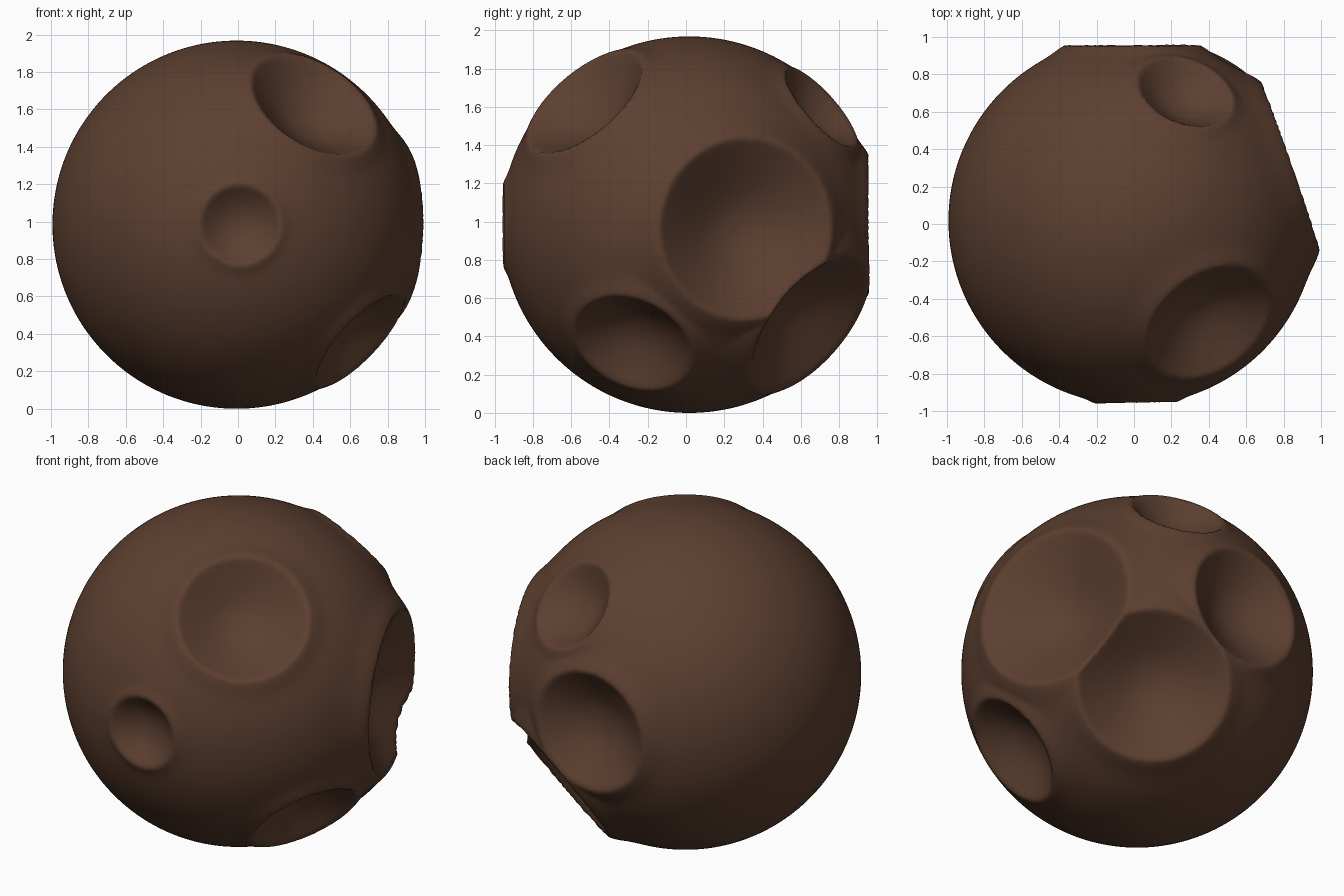
import bpy, bmesh, math
from mathutils import Vector

if "Cube" in bpy.data.objects:
    bpy.data.objects.remove(bpy.data.objects["Cube"])

RADIUS = 0.984

# Craters: direction from the centre, rim radius
CRATERS = [
    ((0.02, -1.00, 0.00), 0.21),     # front
    ((0.40, -0.53, 0.625), 0.36),    # front, upper right
    ((0.65, -0.29, -0.61), 0.315),   # front, lower right
    ((0.82, 0.285, -0.02), 0.46),    # large right side
    ((0.40, 0.615, -0.50), 0.415),   # back, lower right
    ((0.00, 0.93, 0.005), 0.35),     # back
    ((0.29, 0.71, 0.63), 0.26),      # back, upper right
]
bowls = [(Vector(d).normalized(), math.asin(r / RADIUS), r) for d, r in CRATERS]


def surface_height(n):
    """Raised rim and sunken bowl of every crater, along direction n."""
    raised, sunk = 0.0, 0.0
    for axis, spread, r in bowls:
        t = math.acos(max(-1.0, min(1.0, n.dot(axis)))) / spread
        rim = 0.06 * r
        if t < 1:
            raised = max(raised, rim)
            flat = (rim + r * r / 2) * (1 - t * t)
            bowl = 0.40 * r * (1 - t ** 2.5)
            sunk = max(sunk, flat + bowl)
        else:
            raised = max(raised, rim * math.exp(-((t - 1) / 0.22) ** 2))
    return raised - sunk


# Rocky ball
bm = bmesh.new()
bmesh.ops.create_icosphere(bm, subdivisions=7, radius=1.0)
for v in bm.verts:
    n = v.co.normalized()
    v.co = n * (RADIUS + surface_height(n))

# Centre on x and y, stand on the ground
lo = [min(v.co[i] for v in bm.verts) for i in range(3)]
hi = [max(v.co[i] for v in bm.verts) for i in range(3)]
shift = Vector((-(lo[0] + hi[0]) / 2, -(lo[1] + hi[1]) / 2, -lo[2]))
bmesh.ops.translate(bm, verts=bm.verts, vec=shift)
for f in bm.faces:
    f.smooth = True

mesh = bpy.data.meshes.new("cratered_asteroid")
bm.to_mesh(mesh)
bm.free()
asteroid = bpy.data.objects.new("cratered_asteroid", mesh)
bpy.context.collection.objects.link(asteroid)

# Brown rock
rock = bpy.data.materials.new("brown_rock")
rock.diffuse_color = (0.108, 0.050, 0.029, 1.0)
rock.use_nodes = True
rock.node_tree.nodes["Principled BSDF"].inputs["Base Color"].default_value = rock.diffuse_color
mesh.materials.append(rock)
